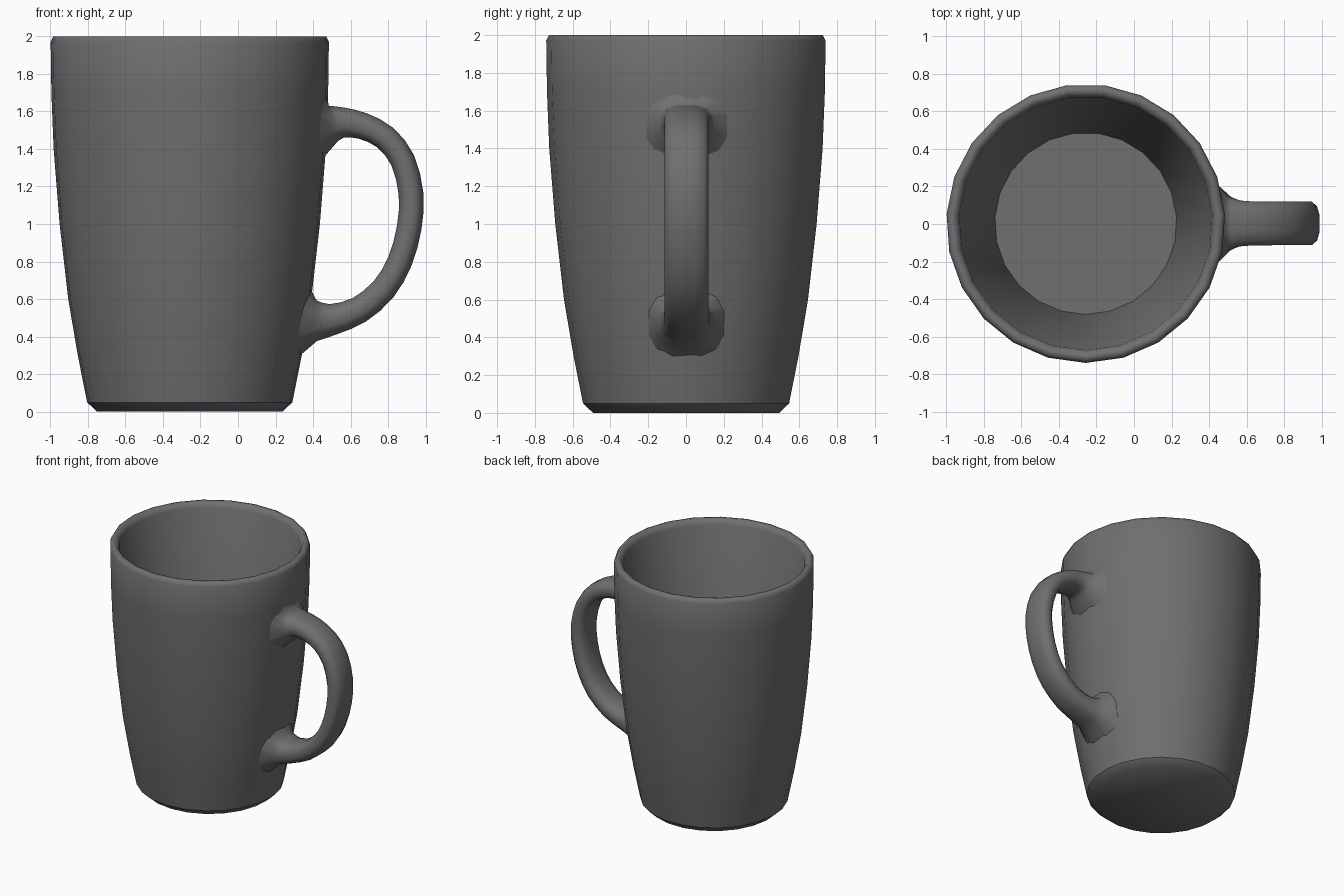
import bpy
import math
from mathutils import Vector

if "Cube" in bpy.data.objects:
    bpy.data.objects.remove(bpy.data.objects["Cube"])

CX, CY, SIDES = -0.257, 0.003, 23

# Radius and height: curved outside up to the rim, then a straight conical inside
OUTER = [(0.495, 0.0), (0.548, 0.05), (0.598, 0.3), (0.649, 0.6), (0.695, 1.0),
         (0.727, 1.4), (0.739, 1.7), (0.743, 1.97)]
INNER = [(0.728, 2.0), (0.697, 2.0), (0.675, 1.96), (0.485, 0.08)]

# Dark grey glaze
glaze = bpy.data.materials.new("dark_grey")
glaze.diffuse_color = (0.16, 0.16, 0.16, 1)
glaze.use_nodes = True
glaze.node_tree.nodes["Principled BSDF"].inputs["Base Color"].default_value = glaze.diffuse_color


def loft(name, rings, smooth_angle, caps=True, sharp_ring=None):
    """Skin a list of rings that share the same number of points."""
    n = len(rings[0])
    verts = [p for ring in rings for p in ring]
    faces = [(i * n + j, i * n + (j + 1) % n, (i + 1) * n + (j + 1) % n, (i + 1) * n + j)
             for i in range(len(rings) - 1) for j in range(n)]
    if caps:
        last = (len(rings) - 1) * n
        faces += [tuple(reversed(range(n))), tuple(range(last, last + n))]
    mesh = bpy.data.meshes.new(name)
    mesh.from_pydata(verts, [], faces)
    mesh.materials.append(glaze)
    obj = bpy.data.objects.new(name, mesh)
    bpy.context.collection.objects.link(obj)
    bpy.ops.object.select_all(action='DESELECT')
    bpy.context.view_layer.objects.active = obj
    obj.select_set(True)
    bpy.ops.object.mode_set(mode='EDIT')
    bpy.ops.mesh.select_all(action='SELECT')
    bpy.ops.mesh.normals_make_consistent(inside=False)
    bpy.ops.object.mode_set(mode='OBJECT')
    bpy.ops.object.shade_smooth_by_angle(angle=math.radians(smooth_angle))
    if sharp_ring is not None:
        for e in mesh.edges:
            if all(v // n == sharp_ring for v in e.vertices):
                e.use_edge_sharp = True
    return obj


def circle(r, z):
    angles = [-math.pi / 2 + 2 * math.pi * k / SIDES for k in range(SIDES)]
    return [(CX + r * math.cos(a), CY + r * math.sin(a), z) for a in angles]


def wall_radius(z):
    for (r0, z0), (r1, z1) in zip(OUTER, OUTER[1:]):
        if z0 <= z <= z1:
            return r0 + (r1 - r0) * (z - z0) / (z1 - z0)
    return OUTER[-1][0]


def section(half_w, half_h, n=12, power=0.75):
    """Rounded-rectangle cross-section as (y, height) pairs."""
    k = math.cos(math.pi / n) ** power
    pts = []
    for i in range(n):
        a = 2 * math.pi * (i + 0.5) / n
        c, s = math.cos(a), math.sin(a)
        pts.append((math.copysign(abs(c) ** power, c) * half_w / k,
                    math.copysign(abs(s) ** power, s) * half_h / k))
    return pts


def wall_ring(z, half_w, half_h, flip):
    """Flared handle foot lying on the cup wall."""
    ring = []
    for y, h in section(half_w, half_h):
        zz = z + h * flip
        ring.append((CX + math.sqrt(wall_radius(zz) ** 2 - y * y) - 0.005, y + CY, zz))
    return ring


def refine(path):
    """Insert one smooth point between each pair of path stations."""
    pts = [Vector(p) for p in path]
    out = []
    for i in range(len(pts) - 1):
        a, d = pts[max(i - 1, 0)], pts[min(i + 2, len(pts) - 1)]
        out += [pts[i], (pts[i] + pts[i + 1]) * 0.5625 - (a + d) * 0.0625]
    return out + [pts[-1]]


# Cup
loft("cup_body", [circle(r, z) for r, z in OUTER + INNER], 65, sharp_ring=1)

# Handle: centre x, centre z, half width, half thickness
PATH = refine([(0.505, 1.532, 0.145, 0.1), (0.565, 1.54, 0.122, 0.08),
               (0.665, 1.522, 0.117, 0.071), (0.785, 1.46, 0.116, 0.067),
               (0.877, 1.34, 0.116, 0.066), (0.922, 1.16, 0.116, 0.066),
               (0.912, 0.98, 0.116, 0.066), (0.862, 0.8, 0.116, 0.066),
               (0.775, 0.652, 0.116, 0.068), (0.645, 0.542, 0.117, 0.072),
               (0.505, 0.492, 0.122, 0.083), (0.42, 0.485, 0.145, 0.108)])
rings = [wall_ring(1.52, 0.215, 0.165, 1)]
for i, (x, z, w, h) in enumerate(PATH):
    a, b = PATH[max(i - 1, 0)], PATH[min(i + 1, len(PATH) - 1)]
    t = Vector((b[0] - a[0], 0, b[1] - a[1])).normalized()
    normal = Vector((-t.z, 0, t.x))
    rings.append([Vector((x, y + CY, z)) + normal * d for y, d in section(w, h)])
rings.append(wall_ring(0.475, 0.2, 0.175, -1))
loft("handle", rings, 70, caps=False)
